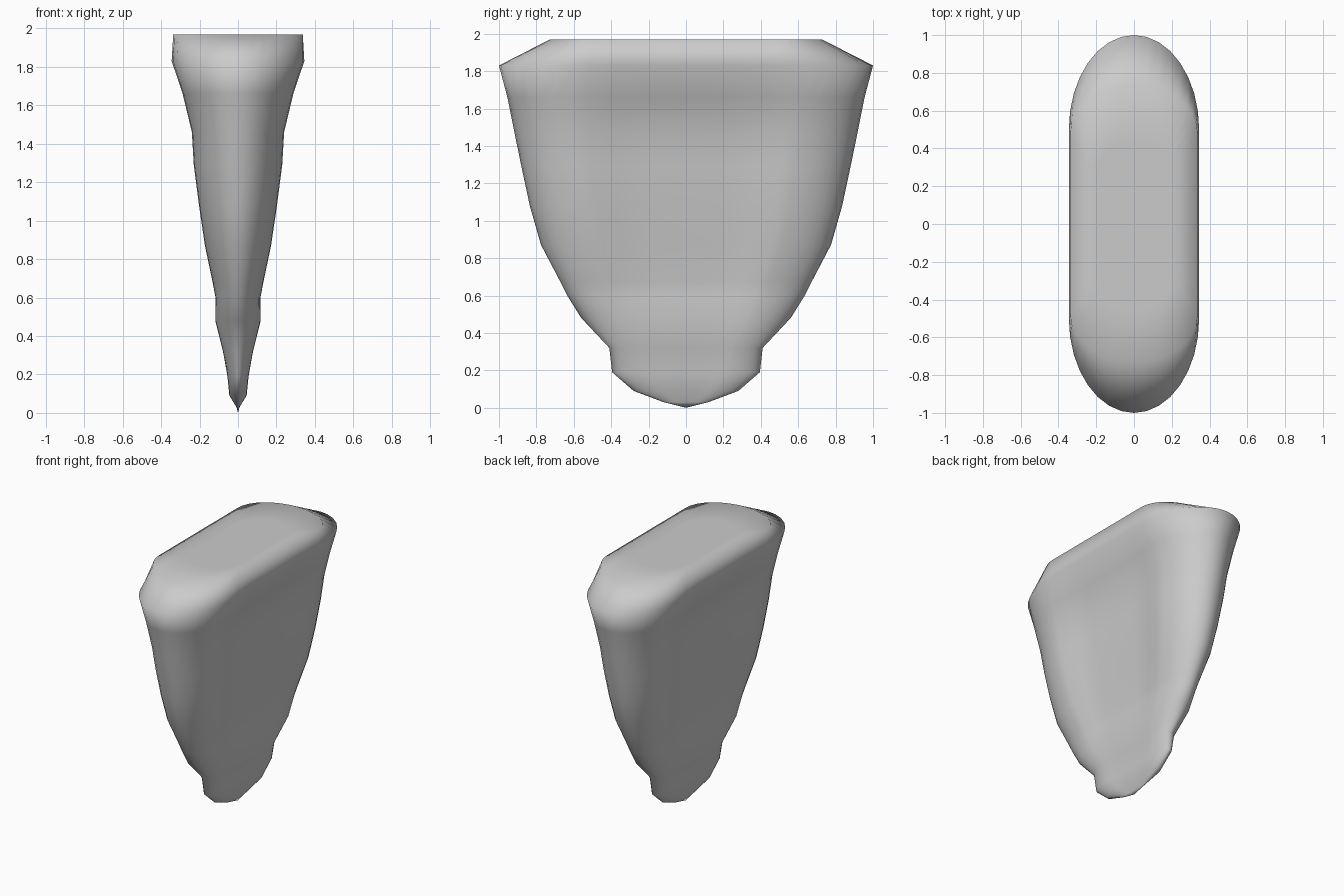
import bpy, bmesh, math

if "Cube" in bpy.data.objects:
    bpy.data.objects.remove(bpy.data.objects["Cube"])

# Height, half length, end half width, recessed mid half width, straight fraction
RINGS = [
    (0.03, 0.12, 0.008, 0.008, 0.5),
    (0.09, 0.28, 0.045, 0.042, 0.5),
    (0.19, 0.395, 0.055, 0.052, 0.55),
    (0.32, 0.41, 0.078, 0.075, 0.58),
    (0.48, 0.56, 0.118, 0.113, 0.58),
    (0.60, 0.635, 0.117, 0.100, 0.58),
    (0.67, 0.67, 0.130, 0.105, 0.58),
    (0.87, 0.775, 0.172, 0.135, 0.58),
    (1.08, 0.835, 0.203, 0.163, 0.58),
    (1.29, 0.88, 0.230, 0.190, 0.58),
    (1.46, 0.915, 0.240, 0.203, 0.58),
    (1.66, 0.955, 0.288, 0.265, 0.56),
    (1.83, 1.0, 0.345, 0.345, 0.5),
    (1.968, 0.73, 0.337, 0.337, 0.66),
    (1.968, 0.45, 0.20, 0.20, 0.6),
]
STEPS = 8


def section(length, width, mid, straight):
    """Outline of a long oval with a recessed panel on each flat side."""
    quarter = [(mid, 0.0), (mid, 0.4 * straight * length),
               (mid + 0.15 * (width - mid), 0.76 * straight * length)]
    for i in range(STEPS + 1):
        a = math.pi / 2 * i / STEPS
        quarter.append((width * math.cos(a),
                        length * (straight + (1 - straight) * math.sin(a))))
    half = quarter + [(-x, y) for x, y in quarter[-2::-1]]
    return half + [(x, -y) for x, y in half[-2:0:-1]]


grey = bpy.data.materials.new("plain grey")
grey.diffuse_color = (0.6, 0.6, 0.6, 1)
grey.use_nodes = True
grey.node_tree.nodes["Principled BSDF"].inputs["Base Color"].default_value = grey.diffuse_color

# Lofted body from the keel to the flat top
bm = bmesh.new()
loops = [[bm.verts.new((x, y, z)) for x, y in section(l, w, m, s)]
         for z, l, w, m, s in RINGS]
n = len(loops[0])
for low, high in zip(loops, loops[1:]):
    for i in range(n):
        j = (i + 1) % n
        bm.faces.new((low[i], low[j], high[j], high[i]))

# Close the keel tip and the top with fans
for loop, z in ((loops[0], 0.0), (loops[-1], 1.968)):
    tip = bm.verts.new((0, 0, z))
    for i in range(n):
        bm.faces.new((loop[i], loop[(i + 1) % n], tip))
bmesh.ops.recalc_face_normals(bm, faces=bm.faces)
for face in bm.faces:
    face.smooth = True

mesh = bpy.data.meshes.new("tapered_body")
bm.to_mesh(mesh)
bm.free()
mesh.materials.append(grey)
body = bpy.data.objects.new("tapered_body", mesh)
bpy.context.collection.objects.link(body)
